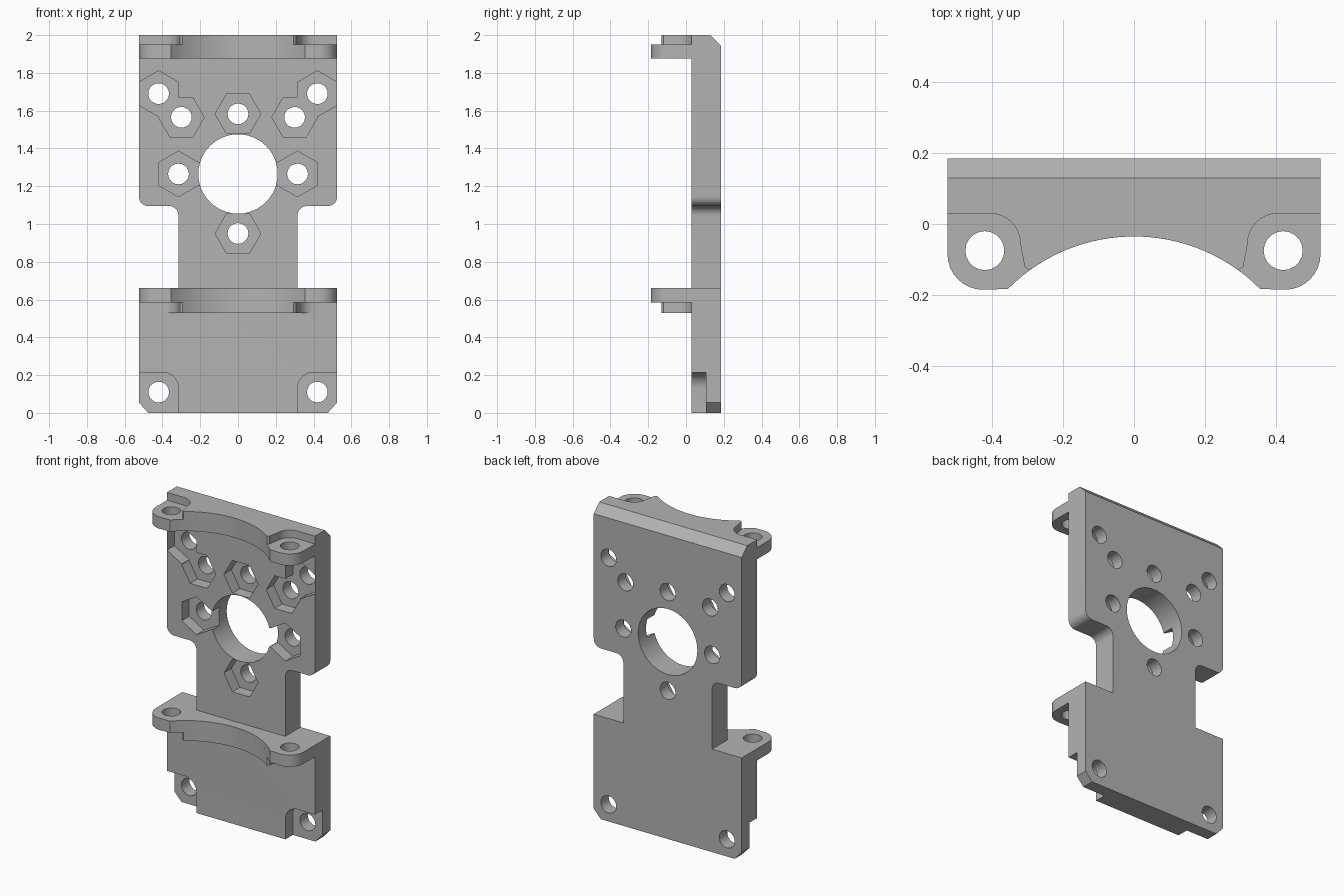
import bpy, bmesh
from math import radians, sin, cos

cube = bpy.data.objects.get("Cube")
if cube:
    bpy.data.objects.remove(cube, do_unlink=True)

grey = bpy.data.materials.new("plain_grey")
grey.use_nodes = True
GREY = (0.45, 0.45, 0.45, 1)
grey.diffuse_color = GREY
grey.node_tree.nodes["Principled BSDF"].inputs["Base Color"].default_value = GREY


def arc(cx, cy, r, start, end, n=8):
    angles = [radians(start + (end - start) * i / n) for i in range(n + 1)]
    return [(cx + r * cos(a), cy + r * sin(a)) for a in angles]


def ring(cx, cy, r, n, start=0):
    return arc(cx, cy, r, start, start + 360, n)[:-1]


def mirrored(half):
    return half + [(-u, v) for u, v in reversed(half)]


def prism(name, outline, axis, lo, hi):
    """Extrude a 2D outline along the given axis."""
    place = {"X": lambda u, v, d: (d, u, v),
             "Y": lambda u, v, d: (u, d, v),
             "Z": lambda u, v, d: (u, v, d)}[axis]
    bm = bmesh.new()
    a = [bm.verts.new(place(u, v, lo)) for u, v in outline]
    b = [bm.verts.new(place(u, v, hi)) for u, v in outline]
    bm.faces.new(a)
    bm.faces.new(b)
    for i in range(len(a)):
        j = (i + 1) % len(a)
        bm.faces.new((a[i], a[j], b[j], b[i]))
    bmesh.ops.recalc_face_normals(bm, faces=bm.faces)
    mesh = bpy.data.meshes.new(name)
    bm.to_mesh(mesh)
    bm.free()
    mesh.materials.append(grey)
    obj = bpy.data.objects.new(name, mesh)
    bpy.context.collection.objects.link(obj)
    return obj


def combine(target, tool, operation):
    bpy.ops.object.select_all(action="DESELECT")
    bpy.context.view_layer.objects.active = target
    target.select_set(True)
    mod = target.modifiers.new("bool", "BOOLEAN")
    mod.operation, mod.solver, mod.object = operation, "EXACT", tool
    bpy.ops.object.modifier_apply(modifier=mod.name)
    bpy.data.objects.remove(tool, do_unlink=True)


FRONT, BACK, POCKET = 0.03, 0.185, 0.105
W, WAIST = 0.525, 0.315

# Back plate with a narrow waist
plate_half = [(0.475, 0), (W, 0.055), (W, 0.66), (WAIST, 0.66)]
plate_half += arc(0.365, 1.045, 0.05, 180, 90)
plate_half += arc(0.475, 1.145, 0.05, -90, 0) + [(W, 2)]
bracket = prism("mounting_bracket", mirrored(plate_half), "Y", FRONT, BACK)


def cut(outline, axis, lo, hi):
    combine(bracket, prism("cutter", outline, axis, lo, hi), "DIFFERENCE")


# Curved flanges with their raised webs
flange_half = arc(0, -0.535, 0.5, 88, 44.8, 14)
flange_half += arc(0.425, -0.085, 0.1, -90, 0) + [(W, 0.1)]
web_half = arc(0, -0.535, 0.5, 88, 55.5, 12) + [(0.295, -0.13), (0.308, -0.12)]
web_half += arc(0.405, -0.055, 0.085, 180, 90) + [(0.405, 0.1)]
for name, half, lo, hi in (("top_flange", flange_half, 1.875, 1.95),
                           ("top_web", web_half, 1.9, 2.0),
                           ("lower_flange", flange_half, 0.585, 0.66),
                           ("lower_web", web_half, 0.53, 0.63)):
    combine(bracket, prism(name, mirrored(half), "Z", lo, hi), "UNION")

# Bevel along the top back edge
cut([(0.03, 2.1), (0.285, 1.845), (0.285, 2.1)], "X", -1, 1)

# Centre bore
cut(ring(0, 1.265, 0.21, 48), "Y", -0.1, 0.3)

# Nut pockets and bolt holes: x, z, hexagon start angle
bolts = [(0, 1.583, 0), (0, 0.95, 0)]
for s in (-1, 1):
    bolts += [(s * 0.315, 1.265, 30), (s * 0.3, 1.565, 0), (s * 0.42, 1.69, 30)]
for x, z, turn in bolts:
    cut(ring(x, z, 0.121, 6, turn), "Y", 0, POCKET)
    cut(ring(x, z, 0.055, 20), "Y", 0, 0.3)

for s in (-1, 1):
    # Side nut pockets open into the bore
    cut([(s * 0.18, 1.205), (s * 0.25, 1.205), (s * 0.25, 1.325), (s * 0.18, 1.325)],
        "Y", 0, POCKET)
    # Bottom corner recess and its hole
    recess = [(WAIST, -0.1)] + arc(0.4, 0.13, 0.085, 180, 90) + [(0.6, 0.215), (0.6, -0.1)]
    cut([(s * u, v) for u, v in recess], "Y", 0, POCKET)
    cut(ring(s * 0.42, 0.11, 0.055, 20), "Y", 0, 0.3)
    # Vertical holes in both flange lugs
    for z in (0.62, 1.91):
        cut(ring(s * 0.42, -0.075, 0.055, 20), "Z", z - 0.06, z + 0.06)

bpy.ops.object.select_all(action="DESELECT")
bracket.select_set(True)
bpy.context.view_layer.objects.active = bracket
bpy.ops.object.shade_smooth_by_angle(angle=radians(30))
